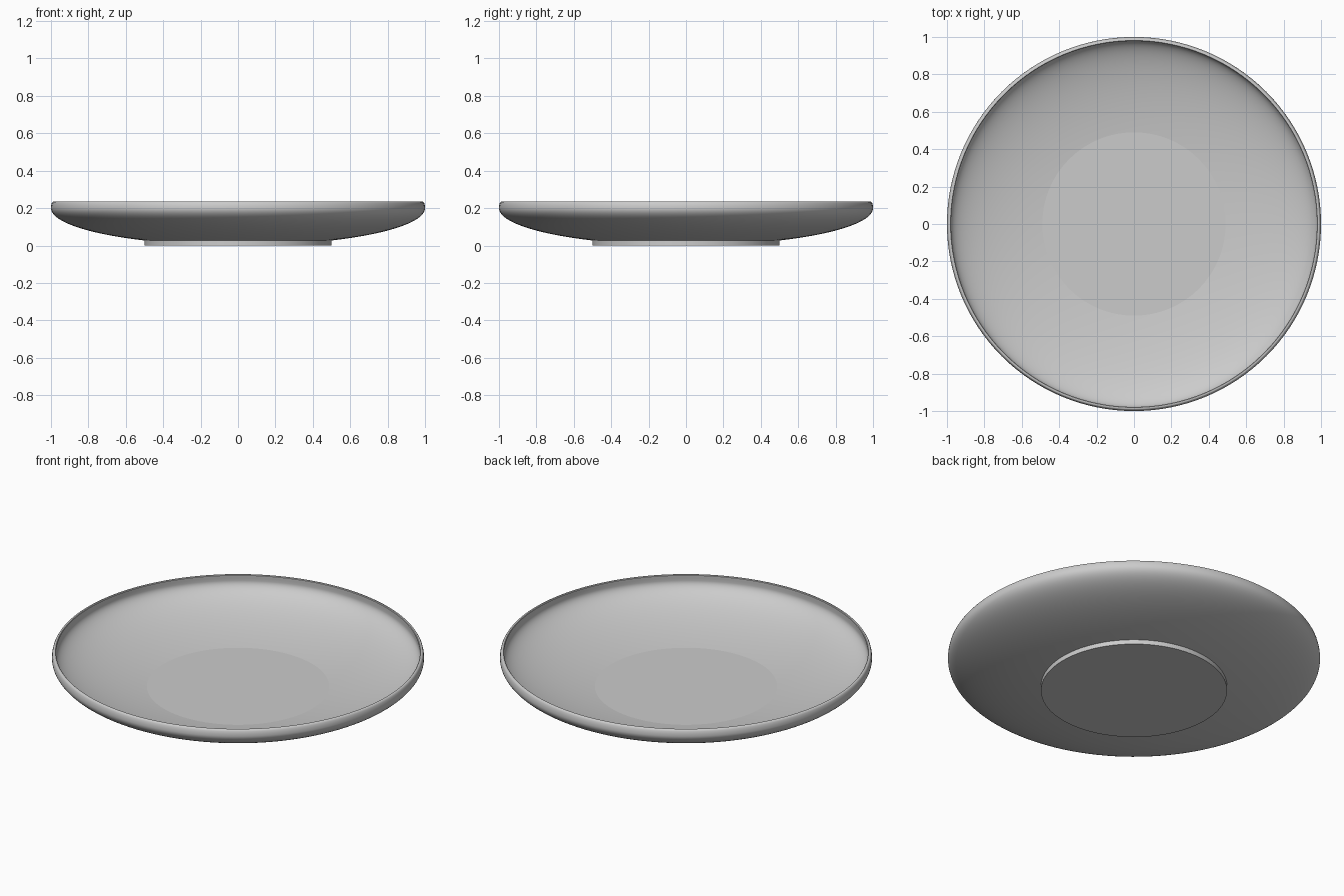
import bpy, bmesh, math

cube = bpy.data.objects.get("Cube")
if cube:
    bpy.data.objects.remove(cube, do_unlink=True)

SEGMENTS = 128
ARC_STEPS = 28
FOOT_RADIUS = 0.5
FOOT_HEIGHT = 0.0303
EQUATOR = 0.2          # height of the widest point

grey = bpy.data.materials.new("glazed_grey")
grey.use_nodes = True
colour = (0.6, 0.6, 0.6, 1)
grey.diffuse_color = colour
grey.node_tree.nodes["Principled BSDF"].inputs["Base Color"].default_value = colour


def arc(radius, depth, start):
    """Quarter-ellipse from radius start out to the widest point."""
    t0 = math.asin(start / radius)
    points = []
    for i in range(ARC_STEPS + 1):
        t = t0 + (math.pi / 2 - t0) * i / ARC_STEPS
        points.append((radius * math.sin(t), EQUATOR - depth * math.cos(t)))
    return points


def revolve(name, profile, closed):
    """Spin an (r, z) profile about the z axis."""
    bm = bmesh.new()
    verts = [bm.verts.new((r, 0, z)) for r, z in profile]
    edges = [bm.edges.new(pair) for pair in zip(verts, verts[1:])]
    if closed:
        edges.append(bm.edges.new((verts[-1], verts[0])))
    bmesh.ops.spin(bm, geom=verts + edges, cent=(0, 0, 0), axis=(0, 0, 1),
                   angle=2 * math.pi, steps=SEGMENTS)
    bmesh.ops.remove_doubles(bm, verts=bm.verts, dist=1e-5)
    bmesh.ops.recalc_face_normals(bm, faces=bm.faces)
    mesh = bpy.data.meshes.new(name)
    bm.to_mesh(mesh)
    bm.free()
    mesh.materials.append(grey)
    obj = bpy.data.objects.new(name, mesh)
    bpy.context.collection.objects.link(obj)
    bpy.ops.object.select_all(action='DESELECT')
    obj.select_set(True)
    bpy.context.view_layer.objects.active = obj
    bpy.ops.object.shade_smooth_by_angle(angle=math.radians(35))
    return obj


# Shallow dish: outer curve, rounded rim, inner curve
outer = arc(1.0, 0.2, 0.47)
inner = arc(0.98, 0.196, 0.47)
rim = [(0.999, 0.213), (0.996, 0.226), (0.992, 0.233), (0.988, 0.235),
       (0.981, 0.235), (0.978, 0.232), (0.979, 0.215)]
revolve("dish", outer + rim + inner[::-1], closed=True)

# Solid foot whose top forms the flat centre of the dish
revolve("foot", [(0, 0), (FOOT_RADIUS, 0), (FOOT_RADIUS, FOOT_HEIGHT),
                 (0, FOOT_HEIGHT)], closed=False)
